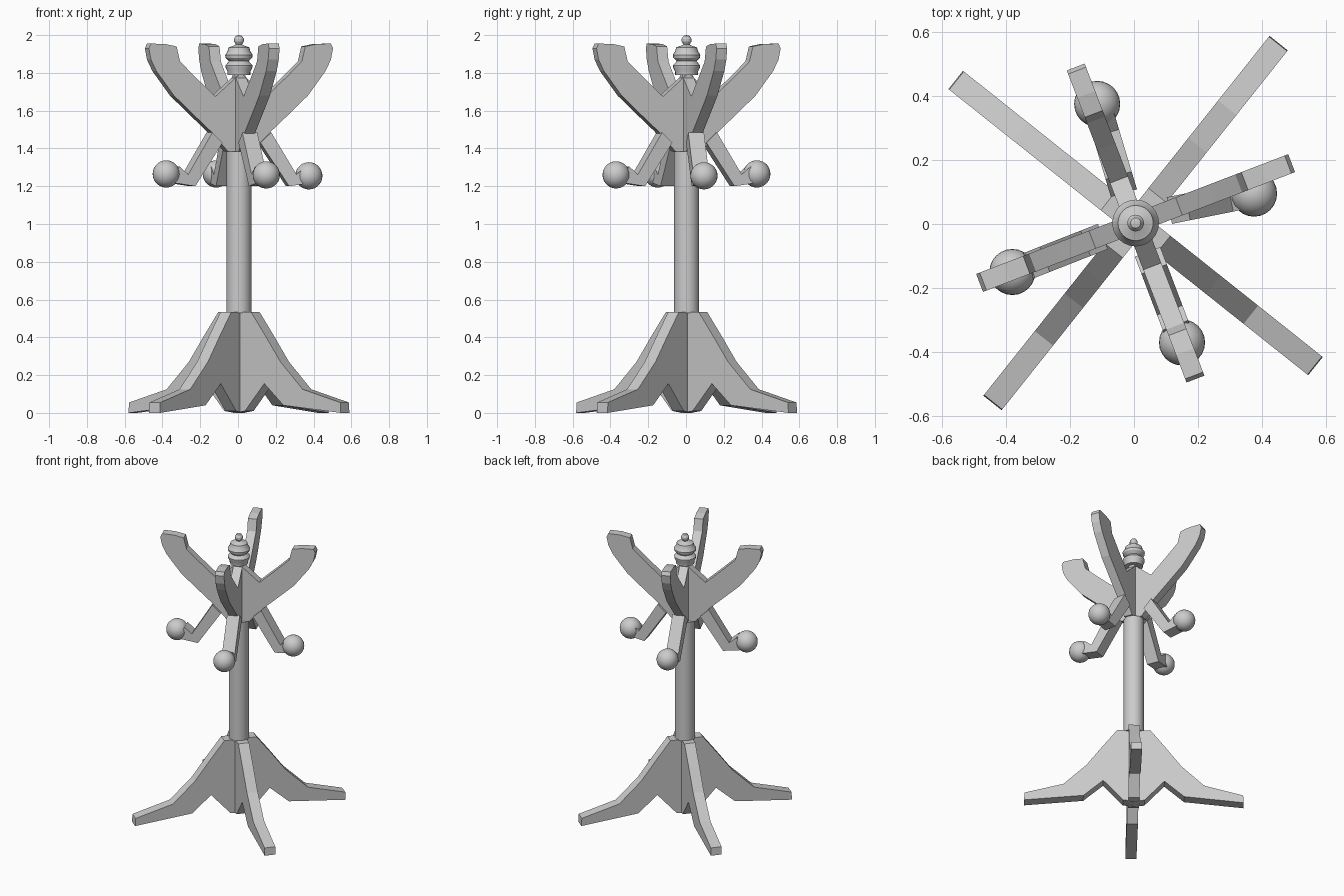
import bpy, bmesh, math
from mathutils import Matrix, Vector

if "Cube" in bpy.data.objects:
    bpy.data.objects.remove(bpy.data.objects["Cube"])

CX, CY = 0.005, 0.003


def finish(bm, name):
    bmesh.ops.recalc_face_normals(bm, faces=bm.faces[:])
    me = bpy.data.meshes.new(name)
    bm.to_mesh(me)
    bm.free()
    ob = bpy.data.objects.new(name, me)
    bpy.context.collection.objects.link(ob)
    return ob


def smooth(ob, deg):
    bpy.ops.object.select_all(action='DESELECT')
    ob.select_set(True)
    bpy.context.view_layer.objects.active = ob
    bpy.ops.object.shade_smooth_by_angle(angle=math.radians(deg))


def board(name, profile, width, angle, at):
    """Flat board: (along, z) profile extruded sideways, turned to angle at xy."""
    bm = bmesh.new()
    f = bm.faces.new([bm.verts.new((s, -width / 2, z)) for s, z in profile])
    new = bmesh.ops.extrude_face_region(bm, geom=[f])['geom']
    vs = [v for v in new if isinstance(v, bmesh.types.BMVert)]
    bmesh.ops.translate(bm, verts=vs, vec=(0, width, 0))
    bm.transform(Matrix.Translation((*at, 0)) @ Matrix.Rotation(angle, 4, 'Z'))
    return finish(bm, name)


def turned(name, profile, steps):
    """Lathe an (r, z) profile round the centre axis."""
    bm = bmesh.new()
    vs = [bm.verts.new((r, 0, z)) for r, z in profile]
    es = [bm.edges.new(p) for p in zip(vs, vs[1:])]
    bmesh.ops.spin(bm, geom=vs + es, cent=(0, 0, 0), axis=(0, 0, 1),
                   angle=math.tau, steps=steps)
    bmesh.ops.remove_doubles(bm, verts=bm.verts[:], dist=1e-4)
    bm.transform(Matrix.Translation((CX, CY, 0)))
    return finish(bm, name)


def both_sides(half):
    """Mirror a half profile whose first and last points lie on the axis."""
    return half + [(-s, z) for s, z in reversed(half[1:-1])]


# Base: two crossing boards, each forming a pair of splayed legs
leg = [(0, 0.535), (0.11, 0.535), (0.21, 0.405), (0.31, 0.27), (0.46, 0.125),
       (0.715, 0.055), (0.718, 0.0), (0.33, 0.04), (0.2, 0.155),
       (0.07, 0.01), (0, 0.0)]
# Top: two crossing boards, each forming a pair of curved coat arms
arm = [(0, 1.8), (0.145, 1.675), (0.255, 1.775), (0.345, 1.86), (0.365, 1.94),
       (0.43, 1.953), (0.51, 1.955), (0.522, 1.93), (0.51, 1.87), (0.48, 1.81),
       (0.38, 1.68), (0.265, 1.575), (0.17, 1.49), (0.075, 1.385), (0, 1.385)]
for i in range(2):
    board(f"leg_pair_{i}", both_sides(leg), 0.073,
          math.radians(51.5 + 90 * i), (CX, CY))
    board(f"coat_arm_pair_{i}", both_sides(arm), 0.06,
          math.radians(21 + 90 * i), (CX, CY))

# Central post
post = turned("post", [(0, 0.53), (0.066, 0.53), (0.066, 1.385), (0, 1.385)], 32)
smooth(post, 30)

# Turned finial
finial = turned("finial", [
    (0, 2.0), (0.016, 1.996), (0.026, 1.98), (0.026, 1.966), (0.016, 1.95),
    (0.03, 1.943), (0.055, 1.935), (0.06, 1.915), (0.073, 1.895),
    (0.07, 1.88), (0.052, 1.862), (0.072, 1.84), (0.07, 1.825),
    (0.06, 1.805), (0.06, 1.79), (0, 1.79)], 24)
smooth(finial, 30)

# Lower hooks with ball ends: (start xy, ball xyz)
hook = [(-0.03, 1.43), (0.028, 1.485), (0.165, 1.262), (0.215, 1.305),
        (0.26, 1.22), (0.125, 1.2)]
places = [((0.14, 0.048), (0.375, 0.095, 1.255)),
          ((-0.04, 0.125), (-0.115, 0.375, 1.265)),
          ((-0.125, -0.05), (-0.38, -0.15, 1.265)),
          ((0.053, -0.115), (0.15, -0.37, 1.26))]
for i, (start, end) in enumerate(places):
    d = Vector(end[:2]) - Vector(start)
    board(f"hook_{i}", hook, 0.085, math.atan2(d.y, d.x), start)
    bm = bmesh.new()
    bmesh.ops.create_uvsphere(bm, u_segments=24, v_segments=14, radius=0.072,
                              matrix=Matrix.Translation(end))
    smooth(finish(bm, f"hook_ball_{i}"), 40)
